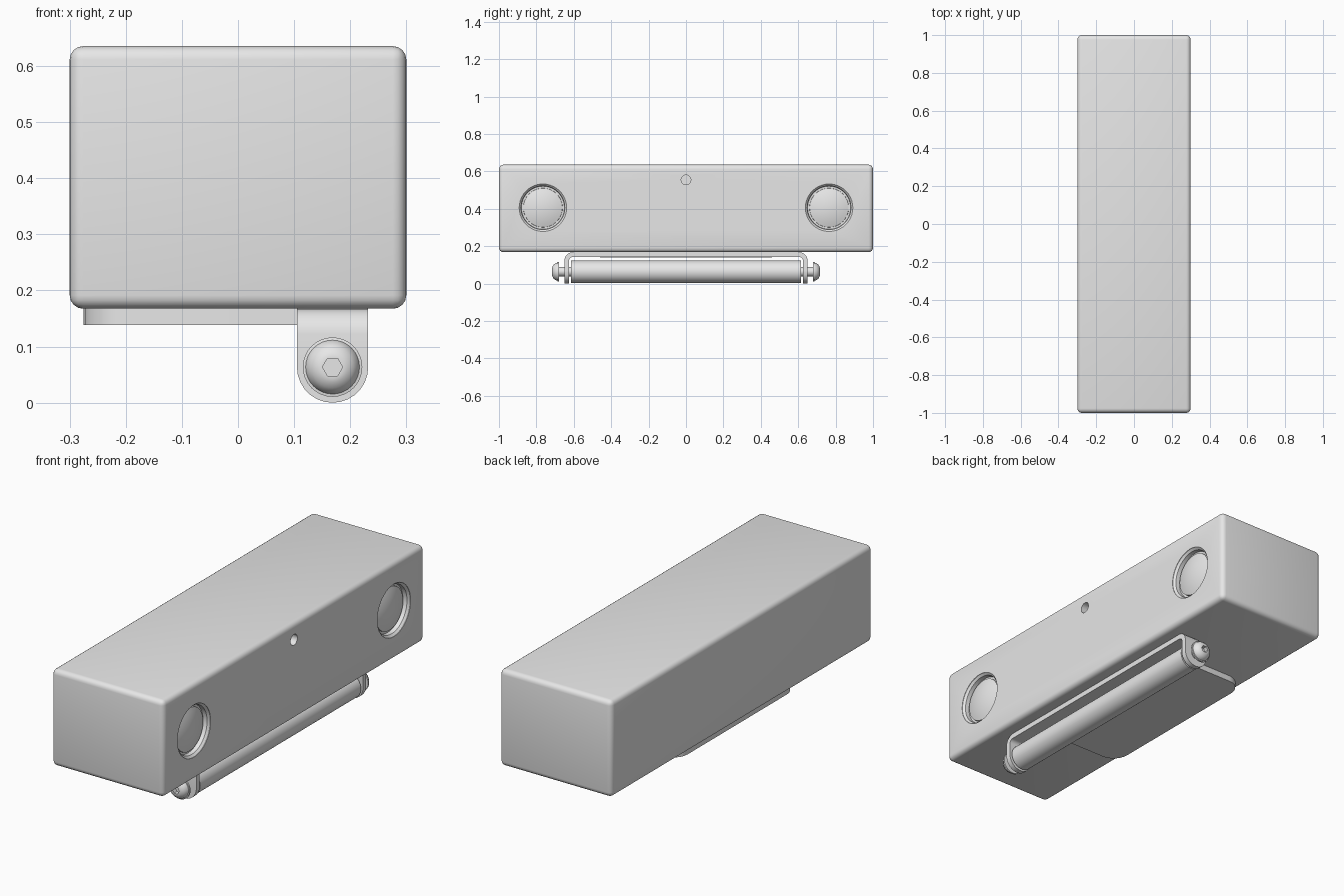
import bpy, bmesh, math
from mathutils import Vector

old = bpy.data.objects.get("Cube")
if old:
    bpy.data.objects.remove(old, do_unlink=True)

grey = bpy.data.materials.new("light_grey")
grey.use_nodes = True
colour = (0.8, 0.8, 0.8, 1)
grey.diffuse_color = colour
grey.node_tree.nodes["Principled BSDF"].inputs["Base Color"].default_value = colour

# Maps (a, b, t) to world space, with t running along the named axis
PLACE = {
    "x": lambda a, b, t: Vector((t, a, b)),
    "y": lambda a, b, t: Vector((a, t, b)),
    "z": lambda a, b, t: Vector((a, b, t)),
}


def finish(name, bm):
    bmesh.ops.recalc_face_normals(bm, faces=bm.faces)
    mesh = bpy.data.meshes.new(name)
    bm.to_mesh(mesh)
    bm.free()
    mesh.materials.append(grey)
    obj = bpy.data.objects.new(name, mesh)
    bpy.context.collection.objects.link(obj)
    return obj


def activate(obj):
    bpy.ops.object.select_all(action="DESELECT")
    obj.select_set(True)
    bpy.context.view_layer.objects.active = obj


def smooth(obj):
    activate(obj)
    bpy.ops.object.shade_smooth_by_angle(angle=math.radians(35))


def prism(name, outline, axis, lo, hi):
    bm = bmesh.new()
    rings = [[bm.verts.new(PLACE[axis](a, b, t)) for a, b in outline] for t in (lo, hi)]
    bm.faces.new(rings[0])
    bm.faces.new(rings[1])
    n = len(outline)
    for i in range(n):
        j = (i + 1) % n
        bm.faces.new((rings[0][i], rings[0][j], rings[1][j], rings[1][i]))
    return finish(name, bm)


def lathe(name, profile, axis, centre, steps=32):
    """Revolve (radius, position) points; the profile starts and ends on the axis."""
    bm = bmesh.new()
    rings = []
    for r, t in profile:
        count = steps if r > 0 else 1
        rings.append([bm.verts.new(PLACE[axis](
            centre[0] + r * math.cos(math.tau * k / steps),
            centre[1] + r * math.sin(math.tau * k / steps), t)) for k in range(count)])
    for p, q in zip(rings, rings[1:]):
        for k in range(steps):
            m = (k + 1) % steps
            if len(p) == 1:
                bm.faces.new((p[0], q[k], q[m]))
            elif len(q) == 1:
                bm.faces.new((p[k], p[m], q[0]))
            else:
                bm.faces.new((p[k], p[m], q[m], q[k]))
    return finish(name, bm)


def cut(obj, cutter):
    activate(obj)
    mod = obj.modifiers.new("cut", "BOOLEAN")
    mod.operation = "DIFFERENCE"
    mod.solver = "EXACT"
    mod.object = cutter
    bpy.ops.object.modifier_apply(modifier=mod.name)
    bpy.data.objects.remove(cutter, do_unlink=True)


def arc(cx, cy, r, start, end, steps=6):
    angles = [math.radians(start + (end - start) * i / steps) for i in range(steps + 1)]
    return [(cx + r * math.cos(a), cy + r * math.sin(a)) for a in angles]


# Rounded housing
W, L, BASE, TOP = 0.3, 1.0, 0.17, 0.638
housing = prism("housing", [(-W, -L), (W, -L), (W, L), (-W, L)], "z", BASE, TOP)
activate(housing)
bevel = housing.modifiers.new("round", "BEVEL")
bevel.width = 0.024
bevel.segments = 4
bpy.ops.object.modifier_apply(modifier=bevel.name)

# Recessed domed lenses: chamfered rim, groove and shallow dome
dome = [(0.104 * math.sin(a), 0.2 + 0.09 * math.cos(a))
        for a in (math.radians(d) for d in (28, 20, 12, 6))]
dome = [(0.104 * i / 6, 0.294 - 0.018 * (i / 6) ** 2) for i in range(6, -1, -1)]
recess = [(0, 0.33), (0.127, 0.33), (0.127, 0.298), (0.117, 0.288),
          (0.115, 0.268), (0.105, 0.268)] + dome
for y in (-0.765, 0.765):
    cut(housing, lathe("lens_cutter", recess, "x", (y, 0.408), 40))

# Small sensor hole
cut(housing, lathe("hole_cutter", [(0, 0.33), (0.026, 0.33), (0.026, 0.26), (0, 0.26)],
                   "x", (0, 0.557), 24))
smooth(housing)

# Mounting plate with two rounded corners
R = 0.08
plate = [(0.11, -0.46), (0.11, 0.46)]
plate += arc(-0.275 + R, 0.46 - R, R, 90, 180)
plate += arc(-0.275 + R, -0.46 + R, R, 180, 270)
smooth(prism("mounting_plate", plate, "z", 0.141, BASE + 0.002))

# U-shaped bracket bent down at both ends
X0, X1, PIVOT = 0.105, 0.232, 0.066
XC, EAR = (X0 + X1) / 2, (X1 - X0) / 2
OUT, IN, WEB = 0.65, 0.625, 0.145
outer = arc(OUT - 0.045, BASE - 0.045, 0.045, 0, 90)
inner = arc(IN - 0.02, WEB - 0.02, 0.02, 90, 0)
half = [(OUT, PIVOT)] + outer
profile = half + [(-y, z) for y, z in reversed(half)]
half = inner + [(IN, PIVOT)]
profile += [(-y, z) for y, z in reversed(half)] + half
smooth(prism("roller_bracket", profile, "x", X0, X1))

for side, name in ((1, "back"), (-1, "front")):
    # Rounded ear tip
    smooth(prism(name + "_ear", arc(XC, PIVOT, EAR, 180, 360, 14), "y", side * IN, side * OUT))
    # Button-head screw with a hexagonal socket
    shape = [(0, 0.6), (0.025, 0.6), (0.025, 0.679), (0.053, 0.679), (0.053, 0.687),
             (0.048, 0.688), (0.045, 0.698), (0.037, 0.708), (0.027, 0.714),
             (0.02, 0.716), (0, 0.716)]
    screw = lathe(name + "_screw", [(r, side * t) for r, t in shape], "y", (XC, PIVOT))
    socket = [(0, 0.73), (0.018, 0.73), (0.018, 0.695), (0, 0.695)]
    cut(screw, lathe("socket_cutter", [(r, side * t) for r, t in socket], "y", (XC, PIVOT), 6))
    smooth(screw)

# Long roller between the ears
smooth(lathe("roller", [(0, -0.615), (0.06, -0.615), (0.06, 0.615), (0, 0.615)],
             "y", (XC, PIVOT)))

# Settle the lowest point on the ground
drop = PIVOT - EAR
for obj in bpy.data.objects:
    if obj.type == "MESH" and obj.data.materials and obj.data.materials[0] == grey:
        obj.location.z -= drop
